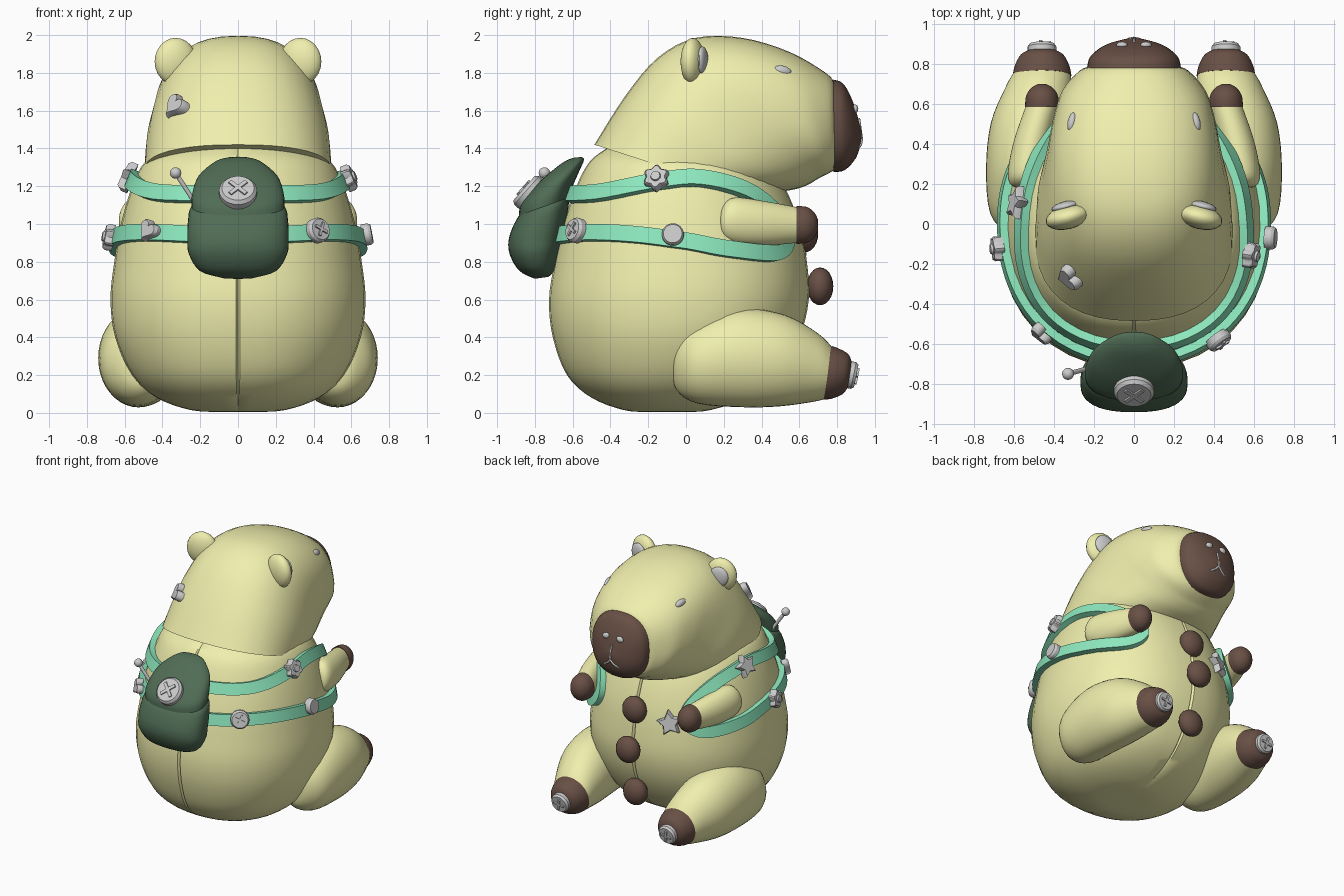
import bpy, bmesh
from math import sin, cos, pi, radians, copysign
from mathutils import Vector, Matrix

if "Cube" in bpy.data.objects:
    bpy.data.objects.remove(bpy.data.objects["Cube"])


def material(name, rgb):
    m = bpy.data.materials.new(name)
    m.diffuse_color = (*rgb, 1)
    m.use_nodes = True
    m.node_tree.nodes["Principled BSDF"].inputs["Base Color"].default_value = m.diffuse_color
    return m


FUR = material("fur", (0.87, 0.86, 0.42))
BROWN = material("brown", (0.14, 0.08, 0.06))
GREEN = material("green", (0.08, 0.15, 0.09))
MINT = material("mint", (0.27, 0.82, 0.52))


def finish(bm, name, mat=None, angle=40):
    bmesh.ops.recalc_face_normals(bm, faces=bm.faces)
    me = bpy.data.meshes.new(name)
    bm.to_mesh(me)
    bm.free()
    for p in me.polygons:
        p.use_smooth = True
    me.set_sharp_from_angle(angle=radians(angle))
    ob = bpy.data.objects.new(name, me)
    bpy.context.collection.objects.link(ob)
    if mat:
        me.materials.append(mat)
    return ob


def spline(rows, n=4):
    """Catmull-Rom interpolation of equal-length tuples."""
    out = []
    for i in range(len(rows) - 1):
        a, b, c, d = rows[max(i - 1, 0)], rows[i], rows[i + 1], rows[min(i + 2, len(rows) - 1)]
        for k in range(n):
            t = k / n
            out.append(tuple(q + t / 2 * (r - p + t * (2 * p - 5 * q + 4 * r - s + t * (3 * (q - r) + s - p)))
                             for p, q, r, s in zip(a, b, c, d)))
    return out + [tuple(rows[-1])]


def spow(v, p):
    return copysign(abs(v) ** p, v)


def skin(bm, rings):
    vs = [[bm.verts.new(p) for p in r] for r in rings]
    n = len(vs[0])
    for a, b in zip(vs, vs[1:]):
        for i in range(n):
            bm.faces.new((a[i], a[(i + 1) % n], b[(i + 1) % n], b[i]))
    bm.faces.new(vs[0])
    bm.faces.new(vs[-1])


def loft(name, rows, mat, power=1.0, side=1, seam=False):
    """Rows: (y, z) of one ring end, (y, z) of the other end, half width, x centre."""
    angles = [2 * pi * i / 40 for i in range(40)]
    if seam:
        angles = sorted(angles + [s * pi / 2 + d for s in (1, 3) for d in (-.012, .012)])
    rings = []
    for y0, z0, y1, z1, hw, x in spline(rows):
        ring = []
        for a in angles:
            c, s = spow(cos(a), power), spow(sin(a), power)
            if abs(cos(a)) < 1e-6:
                c = 0
                s *= .975 if seam else 1
            ring.append((side * (x + hw * c), (y0 + y1) / 2 + s * (y0 - y1) / 2, (z0 + z1) / 2 + s * (z0 - z1) / 2))
        rings.append(ring)
    bm = bmesh.new()
    skin(bm, rings)
    return finish(bm, name, mat)


def ball(name, loc, radii, mat=None, rot=(0, 0, 0)):
    bm = bmesh.new()
    bmesh.ops.create_uvsphere(bm, u_segments=20, v_segments=12, radius=1)
    bmesh.ops.scale(bm, vec=radii, verts=bm.verts)
    ob = finish(bm, name, mat)
    ob.location, ob.rotation_euler = loc, rot
    return ob


def wire(name, paths, r, mat=None):
    cu = bpy.data.curves.new(name, 'CURVE')
    cu.dimensions, cu.bevel_depth, cu.use_fill_caps = '3D', r, True
    for pts in paths:
        sp = cu.splines.new('POLY')
        sp.points.add(len(pts) - 1)
        for p, co in zip(sp.points, pts):
            p.co = (*co, 1)
    ob = bpy.data.objects.new(name, cu)
    bpy.context.collection.objects.link(ob)
    return ob


# body: front y, back y, half width per height
profile = [(.005, .0, -.2, .08), (.015, .13, -.33, .25), (.08, .32, -.5, .43), (.2, .48, -.63, .56),
           (.4, .6, -.705, .65), (.6, .65, -.725, .675), (.8, .64, -.695, .655), (1., .6, -.65, .62),
           (1.2, .52, -.58, .56), (1.33, .42, -.51, .49), (1.4, .25, -.42, .36)]
loft("body", [(f, z, b, z, w, 0) for z, f, b, w in profile], FUR, .92, seam=True)

# head, snout and face
loft("head", [(.35, 1.15, -.485, 1.42, .495, 0), (.5, 1.17, -.32, 1.68, .485, 0), (.6, 1.19, -.15, 1.88, .455, 0),
              (.66, 1.215, .05, 1.985, .43, 0), (.7, 1.24, .3, 1.985, .405, 0), (.75, 1.265, .55, 1.91, .36, 0),
              (.785, 1.285, .74, 1.8, .275, 0), (.79, 1.29, .785, 1.75, .22, 0)], FUR, .85)
loft("snout", [(.78, 1.275, .78, 1.765, .235, 0), (.84, 1.285, .83, 1.745, .22, 0), (.9, 1.35, .87, 1.68, .16, 0),
               (.925, 1.43, .9, 1.6, .08, 0), (.93, 1.49, .915, 1.54, .02, 0)], BROWN, .85)
wire("mouth", [[(0, .915, 1.56), (0, .93, 1.45), (.025, .925, 1.42), (.06, .91, 1.4)],
               [(0, .93, 1.45), (-.025, .925, 1.42), (-.06, .91, 1.4)]], .007)

for s, tag in ((1, "right"), (-1, "left")):
    ball("ear_" + tag, (s * .33, .035, 1.86), (.115, .06, .125), FUR, (0, 0, s * -.25))
    ball("inner_ear_" + tag, (s * .345, .088, 1.865), (.07, .025, .075), None, (0, 0, s * -.25))
    ball("eye_" + tag, (s * .31, .51, 1.81), (.022, .05, .028), None, (-.2, 0, s * .2))
    ball("nostril_" + tag, (s * .06, .895, 1.61), (.028, .017, .022), None, (0, s * .3, 0))
    # limbs
    loft("leg_" + tag, [(-.07, .22, -.07, .3, .03, .52), (-.05, .12, -.05, .4, .11, .52), (.06, .05, .05, .48, .19, .53),
                        (.3, .03, .27, .553, .21, .53), (.5, .035, .52, .52, .205, .51),
                        (.68, .06, .7, .42, .165, .475), (.74, .075, .78, .34, .14, .46)], FUR, side=s)
    loft("foot_" + tag, [(.715, .07, .77, .355, .147, .46), (.77, .075, .81, .34, .137, .46),
                         (.83, .1, .86, .31, .108, .46), (.86, .14, .88, .26, .065, .46)], BROWN, side=s)
    loft("arm_" + tag, [(.18, .97, .18, 1.04, .03, .55), (.2, .92, .2, 1.1, .07, .55), (.28, .89, .26, 1.14, .09, .54),
                        (.42, .885, .42, 1.12, .09, .51), (.58, .9, .58, 1.09, .08, .465),
                        (.61, .91, .61, 1.08, .075, .46)], FUR, side=s)
    loft("hand_" + tag, [(.585, .895, .585, 1.095, .085, .46), (.64, .9, .64, 1.09, .08, .46),
                         (.68, .93, .68, 1.06, .055, .46), (.7, .97, .7, 1.02, .02, .46)], BROWN, side=s)

# belly buttons
for i, (y, z) in enumerate(((.63, .95), (.71, .67), (.62, .31))):
    ball("belly_button_%d" % (i + 1), (0, y, z), (.095, .07, .1), BROWN)

# backpack
loft("backpack", [(-.73, .72, -.8, .71, .08, 0), (-.7, .75, -.88, .75, .2, 0), (-.67, .85, -.93, .83, .26, 0),
                  (-.65, .93, -.94, .91, .268, 0), (-.63, 1.03, -.91, 1., .265, 0), (-.62, 1.12, -.86, 1.07, .245, 0),
                  (-.63, 1.16, -.75, 1.14, .15, 0)], GREEN, .8)
loft("backpack_flap", [(-.62, 1.14, -.885, 1.045, .245, 0), (-.6, 1.2, -.87, 1.11, .243, 0),
                       (-.565, 1.28, -.78, 1.22, .21, 0), (-.54, 1.34, -.66, 1.32, .12, 0),
                       (-.555, 1.355, -.6, 1.35, .05, 0)], GREEN, .85)
wire("pin_stick", [[(-.33, -.75, 1.27), (-.22, -.72, 1.1)]], .012)
ball("pin_head", (-.33, -.75, 1.27), (.03, .03, .03))

# straps follow the body surface, addressed by angle (degrees) and height
smooth_profile = spline(profile, 8)


def surface(deg, z, side=1):
    for a, b in zip(smooth_profile, smooth_profile[1:]):
        if a[0] <= z <= b[0]:
            t = (z - a[0]) / (b[0] - a[0])
            f, k, w = (p + (q - p) * t for p, q in zip(a[1:], b[1:]))
            return Vector((side * w * spow(cos(radians(deg)), .92), (f + k) / 2 + (f - k) / 2 * spow(sin(radians(deg)), .92), z))


def normal(deg, z, side=1):
    u = surface(deg + 2, z, side) - surface(deg - 2, z, side)
    v = surface(deg, z + .02, side) - surface(deg, z - .02, side)
    return u.cross(v).normalized() * side


path = spline([(-80, 1.15), (-45, 1.16), (-10, 1.22), (10, 1.235), (35, 1.17), (52, 1.05), (57, .93), (46, .845),
               (20, .865), (0, .91), (-20, .94), (-45, .95), (-80, .935)], 6)
for s, tag in ((1, "right"), (-1, "left")):
    pts = [surface(a, z, s) for a, z in path]
    rings = []
    for i, (a, z) in enumerate(path):
        n = normal(a, z, s)
        w = (pts[min(i + 1, len(pts) - 1)] - pts[max(i - 1, 0)]).normalized().cross(n) * .043
        rings.append([pts[i] + w - n * .02, pts[i] + w + n * .04, pts[i] - w + n * .04, pts[i] - w - n * .02])
    bm = bmesh.new()
    skin(bm, rings)
    finish(bm, "strap_" + tag, MINT)


# flat ornaments
def outline(kind, r):
    pts = []
    for i in range(40):
        t = 2 * pi * i / 40
        if kind == "heart":
            pts.append((r * sin(t) ** 3, r / 16 * (13 * cos(t) - 5 * cos(2 * t) - 2 * cos(3 * t) - cos(4 * t))))
        elif kind == "star":
            if i % 4 == 0:
                k = r if i % 8 == 0 else r * .55
                pts.append((k * sin(t), k * cos(t)))
        else:
            k = r * (.88 + .12 * cos(6 * t)) if kind == "flower" else r
            pts.append((k * sin(t), k * cos(t)))
    return pts


def ornament(name, kind, r, loc, n, spin=0, h=.025):
    bm = bmesh.new()
    o = outline(kind, r)
    skin(bm, [[(x * k, y * k, z) for x, y in o] for k, z in ((1, -h), (1, h * .4), (.85, h))])
    if kind == "cross":
        for a in (pi / 4, -pi / 4):
            bmesh.ops.create_cube(bm, size=1, matrix=Matrix.Translation((0, 0, h)) @ Matrix.Rotation(a, 4, 'Z')
                                  @ Matrix.Diagonal((r * 1.2, r * .22, .02, 1)))
    elif kind == "flower":
        bmesh.ops.create_cone(bm, cap_ends=True, segments=20, radius1=r * .42, radius2=r * .34, depth=.024,
                              matrix=Matrix.Translation((0, 0, h)))
    ob = finish(bm, name, None, 30)
    n = Vector(n).normalized()
    side = Vector((0, 0, 1)).cross(n).normalized()
    m = Matrix((side, n.cross(side), n)).transposed().to_4x4()
    ob.matrix_world = Matrix.Translation(loc) @ m @ Matrix.Rotation(spin, 4, 'Z')


for name, kind, r, deg, z, s, spin in (
        ("strap_flower_right", "flower", .072, -11, 1.225, 1, 0), ("strap_disc", "disc", .058, -3, .935, 1, 0),
        ("strap_cross_button", "cross", .066, -53, .955, 1, .3), ("strap_heart", "heart", .062, -48, .955, -1, -.5),
        ("strap_flower_left", "flower", .07, -7, .92, -1, 0), ("strap_star", "star", .088, 12, 1.225, -1, .2)):
    n = normal(deg, z, s)
    ornament(name, kind, r, surface(deg, z, s) + n * .052, n, spin)
ornament("belly_star", "star", .095, surface(67, .9, -1) + normal(67, .9, -1) * .015, normal(67, .9, -1), .2)
ornament("head_heart", "heart", .072, (-.32, -.26, 1.62), (-.65, -.6, .45), -.5, .035)
ornament("backpack_button", "cross", .1, (0, -.835, 1.17), (0, -.75, .66), 0, .03)
for s, tag in ((1, "right"), (-1, "left")):
    ornament("foot_button_" + tag, "cross", .072, (s * .46, .877, .2), (0, 1, -.2), .6)
